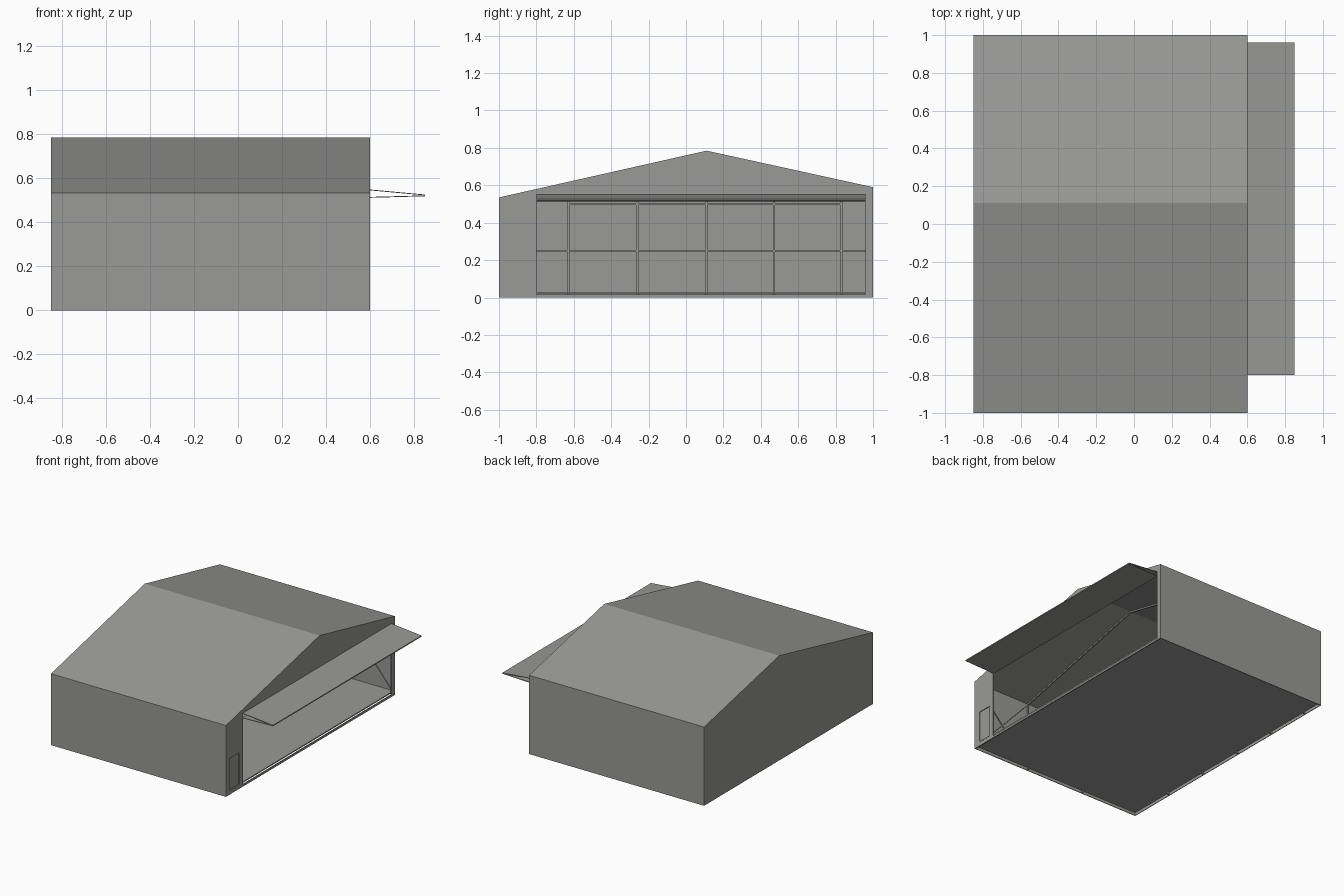
import bpy, bmesh
from mathutils import Vector

if "Cube" in bpy.data.objects:
    bpy.data.objects.remove(bpy.data.objects["Cube"])

grey = bpy.data.materials.new("shed_grey")
grey.diffuse_color = (0.32, 0.32, 0.31, 1)
grey.use_nodes = True
grey.node_tree.nodes["Principled BSDF"].inputs["Base Color"].default_value = grey.diffuse_color


def finish(name, bm):
    bmesh.ops.recalc_face_normals(bm, faces=bm.faces)
    me = bpy.data.meshes.new(name)
    bm.to_mesh(me)
    bm.free()
    me.materials.append(grey)
    ob = bpy.data.objects.new(name, me)
    bpy.context.collection.objects.link(ob)
    return ob


def add_prism(bm, pts, a, b, axis=0):
    """Extrude a flat profile along x (axis 0, pts are y,z) or y (axis 1, pts are x,z)."""
    def place(p, d):
        return (d, p[0], p[1]) if axis == 0 else (p[0], d, p[1])
    face = bm.faces.new([bm.verts.new(place(p, a)) for p in pts])
    ext = bmesh.ops.extrude_face_region(bm, geom=[face])
    move = Vector((b - a, 0, 0)) if axis == 0 else Vector((0, b - a, 0))
    bmesh.ops.translate(bm, vec=move,
                        verts=[v for v in ext["geom"] if isinstance(v, bmesh.types.BMVert)])


def prism(name, pts, a, b, axis=0):
    bm = bmesh.new()
    add_prism(bm, pts, a, b, axis)
    return finish(name, bm)


def rect(a, b, c, d):
    return [(a, c), (b, c), (b, d), (a, d)]


def bars(name, segments, w):
    """Square steel members between pairs of points."""
    bm = bmesh.new()
    for p, q in segments:
        p, q = Vector(p), Vector(q)
        d = q - p
        rot = d.to_track_quat('Z', 'Y').to_matrix().to_4x4()
        res = bmesh.ops.create_cube(bm, size=1)
        for v in res["verts"]:
            v.co = rot @ Vector((v.co.x * w, v.co.y * w, v.co.z * d.length)) + (p + q) / 2
    return finish(name, bm)


X0, X1, T = -0.85, 0.6, 0.005
outer = [(-1, 0), (-1, .535), (.11, .785), (1, .59), (1, 0)]
inner = [(-1 + T, 0), (-1 + T, .535 - T), (.11, .785 - T), (1 - T, .59 - T), (1 - T, 0)]

# Side walls and roof as one thin folded sheet
prism("walls_and_roof", outer + inner[::-1], X0, X1)
# Gable walls
prism("rear_gable_wall", inner, X0, X0 + T)
gable = prism("door_gable_wall", inner, X1 - 0.008, X1)

# Openings for the large door and the small walk door
for name, r in (("large_opening_cutter", rect(-.80, .96, .015, .55)),
                ("walk_door_cutter", rect(-.95, -.84, .03, .27))):
    cut = prism(name, r, X1 - 0.05, X1 + 0.05)
    cut.hide_render = True
    cut.hide_viewport = True
    cut.display_type = 'WIRE'
    mod = gable.modifiers.new(name, 'BOOLEAN')
    mod.operation = 'DIFFERENCE'
    mod.solver = 'EXACT'
    mod.object = cut

prism("walk_door", rect(-.955, -.835, .025, .275), X1 - 0.012, X1 - 0.006)
prism("walk_door_sill", rect(-.95, -.84, .028, .035), X1 - 0.007, X1 + 0.001)

# Floor, raised above the wall bases
prism("floor", rect(-1 + T, 1 - T, .022, .03), X0 + T, X1 - 0.008)

# Folding door, raised and folded outward
prism("upper_door_leaf", [(.6, .55), (.85, .527), (.85, .523), (.6, .546)], -.80, .96)
prism_leaf = bpy.data.objects["upper_door_leaf"]
bpy.data.objects.remove(prism_leaf)
prism("upper_door_leaf", [(.597, .55), (.85, .527), (.85, .523), (.597, .546)], -.80, .96, 1)
prism("lower_door_leaf", [(.597, .516), (.85, .523), (.85, .519), (.597, .512)], -.80, .96, 1)

# Portal frames at the third points: posts and rafters
W = 0.01
e = 0.011
frames = []
for x in (-0.367, 0.126):
    path = [(x, -1 + e, 0.006), (x, -1 + e, .535 - e), (x, .11, .785 - e),
            (x, 1 - e, .59 - e), (x, 1 - e, 0.006)]
    frames += list(zip(path, path[1:]))
bars("portal_frames", frames, W)

# Rear wall posts and rails
xr = X0 + 0.011
posts = [((xr, y, 0.004), (xr, y, h)) for y, h in
         ((-.63, .60), (-.26, .685), (.11, .77), (.47, .69), (.83, .61))]
bars("rear_posts", posts, 0.012)
bars("rear_rails", [((xr, -.99, .25), (xr, .99, .25)),
                    ((xr, -.63, .50), (xr, .83, .50))], 0.01)

# Cross bracing in the side bays beside the large door
braces = []
for y, h in ((-1 + .009, .52), (1 - .009, .57)):
    braces += [((.126, y, .02), (.588, y, h)), ((.126, y, h), (.588, y, .02))]
bars("cross_braces", braces, 0.006)
